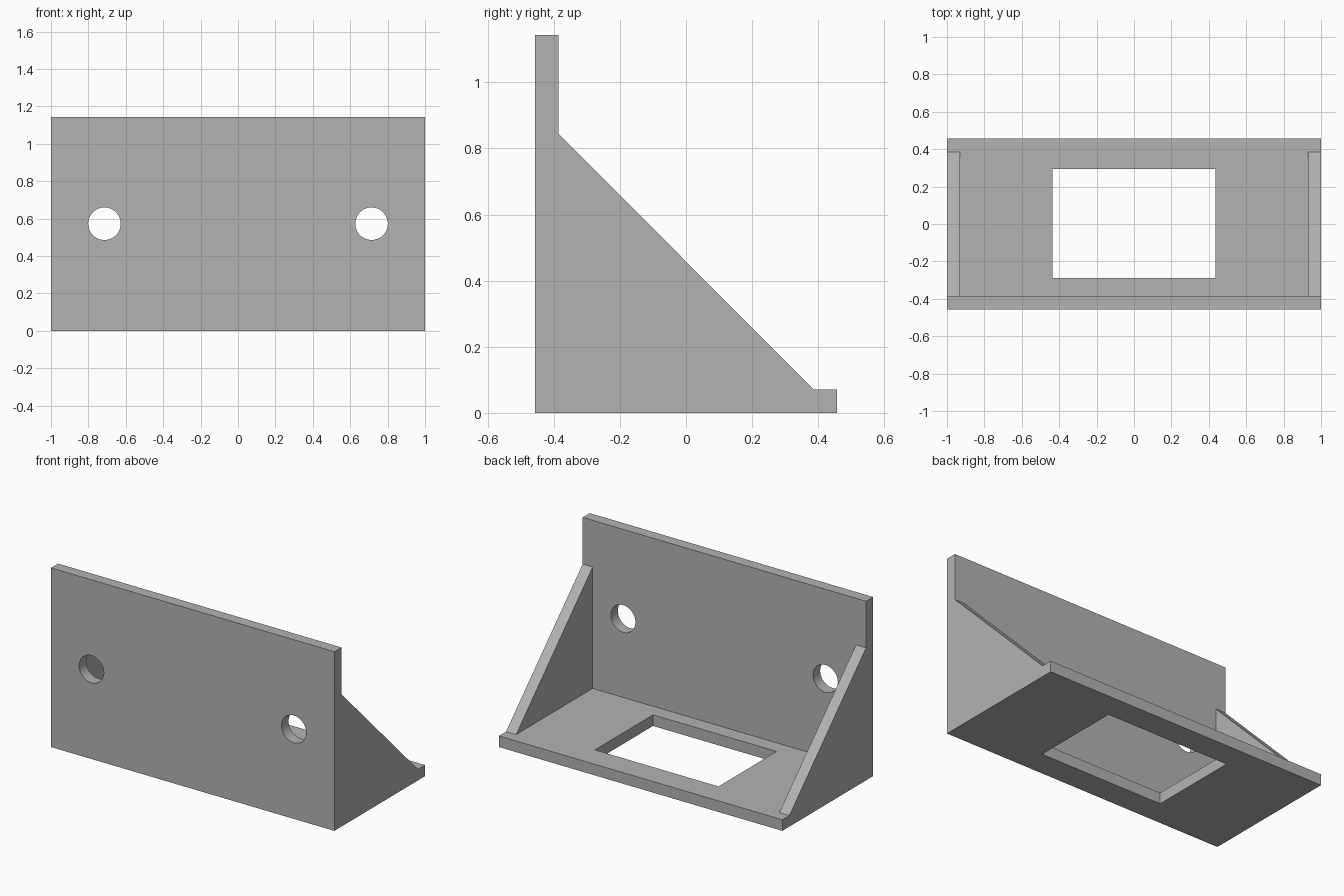
import bpy, bmesh, math
from mathutils import Matrix, Vector

cube = bpy.data.objects.get("Cube")
if cube:
    bpy.data.objects.remove(cube, do_unlink=True)

HALF_W, HALF_D, HEIGHT, T = 1.0, 0.457, 1.143, 0.071
INNER = HALF_D - T

grey = bpy.data.materials.new("plain_grey")
grey.use_nodes = True
colour = (0.45, 0.45, 0.45, 1)
grey.diffuse_color = colour
grey.node_tree.nodes["Principled BSDF"].inputs["Base Color"].default_value = colour


def finish(bm, name):
    bmesh.ops.recalc_face_normals(bm, faces=bm.faces)
    mesh = bpy.data.meshes.new(name)
    bm.to_mesh(mesh)
    bm.free()
    mesh.materials.append(grey)
    obj = bpy.data.objects.new(name, mesh)
    bpy.context.collection.objects.link(obj)
    return obj


def box(name, low, high):
    low, high = Vector(low), Vector(high)
    bm = bmesh.new()
    place = Matrix.Translation((low + high) / 2) @ Matrix.Diagonal((*(high - low), 1))
    bmesh.ops.create_cube(bm, size=1, matrix=place)
    return finish(bm, name)


def hole(name, x, z, radius):
    bm = bmesh.new()
    place = Matrix.Translation((x, -HALF_D, z)) @ Matrix.Rotation(math.pi / 2, 4, 'X')
    bmesh.ops.create_cone(bm, cap_ends=True, segments=48, radius1=radius,
                          radius2=radius, depth=0.4, matrix=place)
    return finish(bm, name)


# Bracket body: side outline with sloping gussets, drawn out across the width
outline = [(-HALF_D, 0), (HALF_D, 0), (HALF_D, T), (INNER, T),
           (-INNER, 0.845), (-INNER, HEIGHT), (-HALF_D, HEIGHT)]
bm = bmesh.new()
side = bm.faces.new([bm.verts.new((-HALF_W, y, z)) for y, z in outline])
drawn = bmesh.ops.extrude_face_region(bm, geom=[side])["geom"]
bmesh.ops.translate(bm, vec=(2 * HALF_W, 0, 0),
                    verts=[v for v in drawn if isinstance(v, bmesh.types.BMVert)])
bracket = finish(bm, "bracket")

# Space between the gussets, base window and the two mounting holes
cutters = [
    box("gusset_gap", (T - HALF_W, -INNER, T), (HALF_W - T, 1, 2)),
    box("base_window", (-0.436, -0.29, -0.2), (0.436, 0.295, 0.2)),
    hole("right_mounting_hole", -0.714, 0.573, 0.087),
    hole("left_mounting_hole", 0.714, 0.573, 0.087),
]

bpy.ops.object.select_all(action='DESELECT')
bpy.context.view_layer.objects.active = bracket
bracket.select_set(True)
for cutter in cutters:
    cutter.hide_render = True
    mod = bracket.modifiers.new(cutter.name, 'BOOLEAN')
    mod.operation = 'DIFFERENCE'
    mod.solver = 'EXACT'
    mod.object = cutter
    bpy.ops.object.modifier_apply(modifier=mod.name)
    bpy.data.objects.remove(cutter, do_unlink=True)

bpy.ops.object.shade_smooth_by_angle(angle=math.radians(30))
